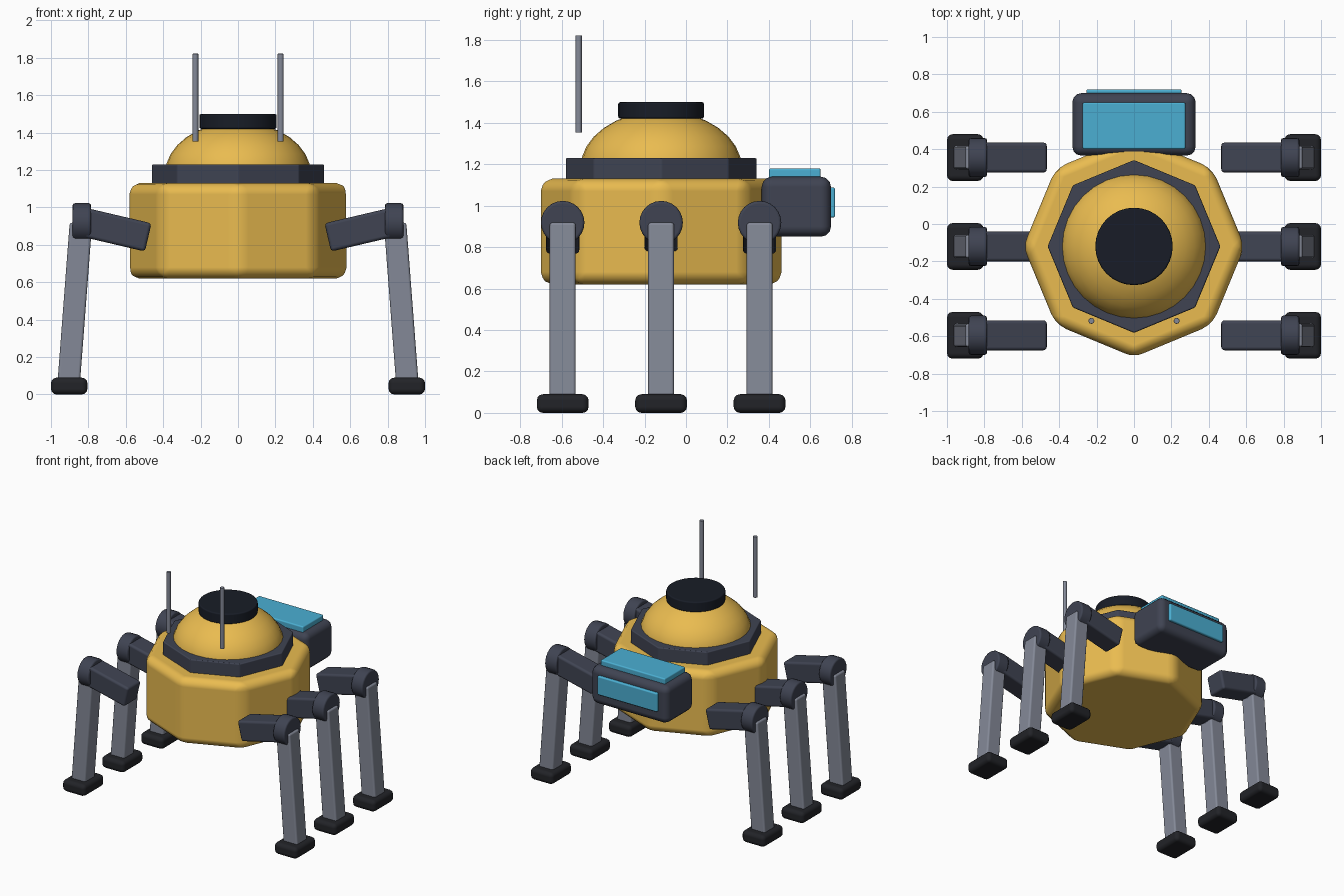
import bpy, bmesh, math
from mathutils import Matrix, Vector

if "Cube" in bpy.data.objects:
    bpy.data.objects.remove(bpy.data.objects["Cube"])

CY = -0.12  # body axis in y


def material(name, rgb):
    m = bpy.data.materials.new(name)
    m.diffuse_color = (*rgb, 1)
    m.use_nodes = True
    m.node_tree.nodes["Principled BSDF"].inputs["Base Color"].default_value = m.diffuse_color
    return m


YELLOW = material("yellow_paint", (0.82, 0.50, 0.08))
SLATE = material("dark_slate", (0.05, 0.057, 0.085))
STEEL = material("steel", (0.23, 0.25, 0.31))
RUBBER = material("rubber", (0.016, 0.017, 0.021))
NAVY = material("navy", (0.009, 0.012, 0.02))
GLASS = material("cyan_glass", (0.07, 0.43, 0.65))


def finish(name, bm, mat, bevel, segments=3, matrix=None):
    if matrix is not None:
        bm.transform(matrix)
    bmesh.ops.recalc_face_normals(bm, faces=bm.faces)
    mesh = bpy.data.meshes.new(name)
    bm.to_mesh(mesh)
    bm.free()
    mesh.materials.append(mat)
    ob = bpy.data.objects.new(name, mesh)
    bpy.context.collection.objects.link(ob)
    bpy.ops.object.select_all(action='DESELECT')
    ob.select_set(True)
    bpy.context.view_layer.objects.active = ob
    bpy.ops.object.shade_smooth_by_angle(angle=math.radians(35))
    if bevel:
        mod = ob.modifiers.new("bevel", 'BEVEL')
        mod.width = bevel
        mod.segments = segments
        mod.limit_method = 'ANGLE'
        mod.angle_limit = math.radians(30)
        mod.harden_normals = True
    return ob


def box(name, size, mat, bevel, matrix):
    bm = bmesh.new()
    bmesh.ops.create_cube(bm, size=1, matrix=Matrix.Diagonal((*size, 1)))
    return finish(name, bm, mat, bevel, 3, matrix)


def cylinder(name, r, depth, sides, mat, bevel, matrix, segments=2):
    bm = bmesh.new()
    bmesh.ops.create_cone(bm, cap_ends=True, segments=sides, radius1=r, radius2=r, depth=depth)
    return finish(name, bm, mat, bevel, segments, matrix)


def at(x, y, z):
    return Matrix.Translation((x, y, z))


def beam(name, a, b, width_y, thick, mat, bevel):
    # box whose local z runs from a to b in the xz plane
    a, b = Vector(a), Vector(b)
    d = b - a
    rot = Matrix.Rotation(math.atan2(d.x, d.z), 4, 'Y')
    return box(name, (thick, width_y, d.length), mat, bevel,
               Matrix.Translation((a + b) / 2) @ rot)


# Octagonal hull and collar
cylinder("hull", 0.592, 0.51, 8, YELLOW, 0.06, at(0, CY, 0.875), 3)
cylinder("collar", 0.462, 0.12, 8, SLATE, 0.008, at(0, CY, 1.17))

# Flattened dome
bm = bmesh.new()
bmesh.ops.create_uvsphere(bm, u_segments=32, v_segments=16, radius=0.39)
cut = bmesh.ops.bisect_plane(bm, geom=bm.verts[:] + bm.edges[:] + bm.faces[:],
                             plane_co=(0, 0, 0), plane_no=(0, 0, 1), clear_inner=True)
bmesh.ops.holes_fill(bm, edges=[e for e in bm.edges if e.is_boundary])
finish("dome", bm, YELLOW, 0, 1, at(0, CY, 1.18) @ Matrix.Diagonal((1, 1, 0.71, 1)))

# Hatch on top of the dome
cylinder("hatch", 0.207, 0.08, 32, NAVY, 0.01, at(0, CY, 1.46))

# Sensor head with top and rear windows
box("sensor_head", (0.66, 0.335, 0.29), SLATE, 0.05, at(0, 0.5325, 0.995))
box("top_window", (0.55, 0.25, 0.06), GLASS, 0.01, at(0, 0.525, 1.15))
box("rear_window", (0.51, 0.04, 0.145), GLASS, 0.01, at(0, 0.70, 1.015))

for s, side in ((-1, "left"), (1, "right")):
    # Antenna rods
    cylinder(side + "_antenna", 0.016, 0.47, 12, STEEL, 0.003, at(s * 0.228, -0.518, 1.587))
    # Three legs per side
    for y, place in ((-0.595, "front"), (CY, "middle"), (0.355, "back")):
        n = f"{place}_{side}_"
        beam(n + "upper_leg", (s * 0.48, y, 0.84), (s * 0.83, y, 0.922), 0.16, 0.155, SLATE, 0.018)
        cylinder(n + "joint", 0.105, 0.10, 24, SLATE, 0.014,
                 at(s * 0.835, y, 0.918) @ Matrix.Rotation(math.pi / 2, 4, 'Y'))
        beam(n + "lower_leg", (s * 0.906, y, 0.05), (s * 0.84, y, 0.915), 0.125, 0.12, STEEL, 0.014)
        box(n + "foot", (0.195, 0.25, 0.09), RUBBER, 0.03, at(s * 0.9025, y, 0.045))
